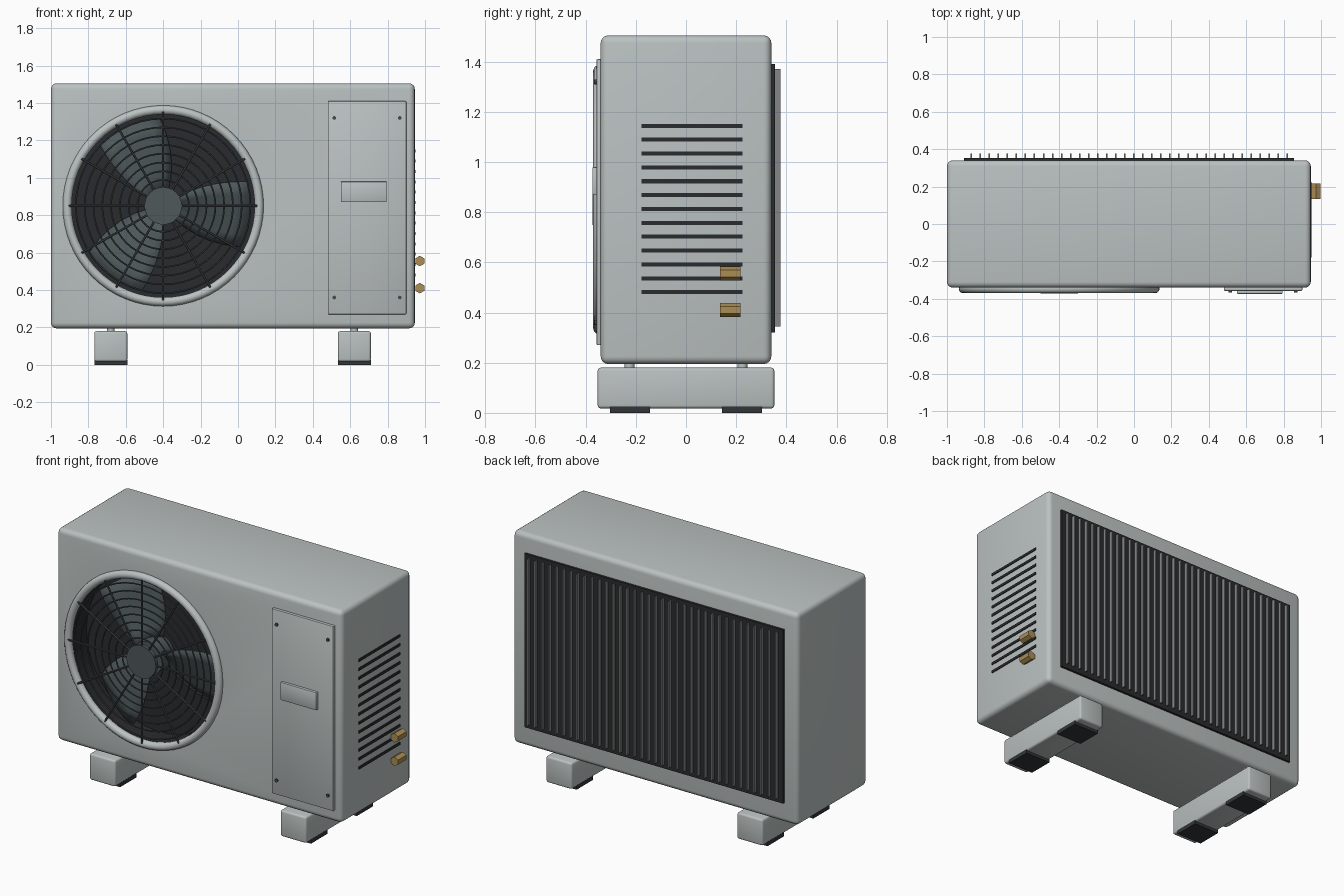
import bpy, bmesh, math
from mathutils import Matrix, Vector

if "Cube" in bpy.data.objects:
    bpy.data.objects.remove(bpy.data.objects["Cube"])


def material(name, rgb):
    m = bpy.data.materials.new(name)
    m.diffuse_color = [(c / 255 / 12.92 if c < 11 else ((c / 255 + 0.055) / 1.055) ** 2.4) for c in rgb] + [1]
    m.use_nodes = True
    m.node_tree.nodes["Principled BSDF"].inputs["Base Color"].default_value = m.diffuse_color
    return m


CASE = material("casing grey", (187, 194, 193))
DARK = material("cavity black", (42, 43, 45))
BLADE = material("blade slate", (78, 88, 90))
WIRE = material("wire grey", (68, 75, 77))
FIN = material("fin grey", (130, 135, 136))
RUBBER = material("rubber black", (50, 54, 56))
BRASS = material("brass", (172, 141, 84))

FAN = Vector((-0.4, 0, 0.85))
TO_Y = Matrix.Rotation(math.pi / 2, 4, 'X')   # turns a local z axis to -y


def finish(name, bm, mat, smooth=False):
    bmesh.ops.recalc_face_normals(bm, faces=bm.faces)
    me = bpy.data.meshes.new(name)
    bm.to_mesh(me)
    bm.free()
    me.materials.append(mat)
    ob = bpy.data.objects.new(name, me)
    bpy.context.collection.objects.link(ob)
    if smooth:
        bpy.context.view_layer.objects.active = ob
        bpy.ops.object.select_all(action='DESELECT')
        ob.select_set(True)
        bpy.ops.object.shade_smooth_by_angle(angle=math.radians(35))
    return ob


def add_box(bm, x, y, z):
    size = Matrix.Diagonal((x[1] - x[0], y[1] - y[0], z[1] - z[0], 1))
    mid = Matrix.Translation([(a + b) / 2 for a, b in (x, y, z)])
    bmesh.ops.create_cube(bm, size=1, matrix=mid @ size)


def box(name, x, y, z, mat, bevel=0, segments=3):
    bm = bmesh.new()
    add_box(bm, x, y, z)
    if bevel:
        bmesh.ops.bevel(bm, geom=bm.edges[:], offset=bevel, segments=segments,
                        profile=0.5, affect='EDGES')
    return finish(name, bm, mat, bool(bevel))


def add_cyl(bm, centre, r, depth, sides, rot=TO_Y):
    bmesh.ops.create_cone(bm, cap_ends=True, segments=sides, radius1=r, radius2=r,
                          depth=depth, matrix=Matrix.Translation(centre) @ rot)


def add_torus(bm, y, major, minor, n, k):
    """Ring around the fan axis."""
    rows = []
    for i in range(n):
        a = 2 * math.pi * i / n
        row = []
        for j in range(k):
            b = 2 * math.pi * j / k
            r = major + minor * math.cos(b)
            row.append(bm.verts.new((FAN.x + r * math.cos(a), y + minor * math.sin(b),
                                     FAN.z + r * math.sin(a))))
        rows.append(row)
    for i in range(n):
        for j in range(k):
            p, q = rows[i], rows[(i + 1) % n]
            bm.faces.new((p[j], q[j], q[(j + 1) % k], p[(j + 1) % k]))


# Casing with a round fan cavity
body = box("casing", (-1, 0.945), (-0.34, 0.34), (0.195, 1.505), CASE, 0.03, 4)
body.data.materials.append(DARK)
bm = bmesh.new()
add_cyl(bm, (FAN.x, -0.29, FAN.z), 0.5, 0.2, 64)
cutter = finish("fan_cavity_cutter", bm, DARK)
cutter.hide_render = True
mod = body.modifiers.new("cavity", 'BOOLEAN')
mod.operation, mod.object, mod.solver = 'DIFFERENCE', cutter, 'EXACT'
bpy.context.view_layer.objects.active = body
bpy.ops.object.modifier_apply(modifier=mod.name)
bpy.data.objects.remove(cutter)
for p in body.data.polygons:
    c = p.center
    inside = math.hypot(c.x - FAN.x, c.z - FAN.z) < 0.505 and -0.335 < c.y < -0.1
    p.material_index = 1 if inside else 0

# Fan surround ring
bm = bmesh.new()
add_torus(bm, -0.346, 0.513, 0.024, 64, 12)
finish("fan_ring", bm, CASE, True)

# Wire guard: concentric rings, spokes and a centre disc
bm = bmesh.new()
for i in range(8):
    add_torus(bm, -0.358, 0.138 + 0.047 * i, 0.0045, 48, 6)
for i in range(12):
    a = math.pi * i / 6
    d = Vector((math.cos(a), 0, math.sin(a)))
    rot = d.to_track_quat('Z', 'Y').to_matrix().to_4x4()
    add_cyl(bm, FAN + d * 0.3 + Vector((0, -0.365, 0)), 0.006, 0.41, 6, rot)
finish("fan_guard", bm, WIRE, True)
bm = bmesh.new()
add_cyl(bm, (FAN.x, -0.361, FAN.z), 0.1, 0.022, 32)
finish("guard_disc", bm, BLADE, True)

# Three pitched fan blades and hub
bm = bmesh.new()
add_cyl(bm, (FAN.x, -0.24, FAN.z), 0.1, 0.14, 32)
for k in range(3):
    grid = []
    for i in range(6):
        t = i / 5
        r = 0.08 + 0.385 * t
        lead, trail = 32 - 16 * t, -50 + 22 * t
        row = []
        for j in range(6):
            s = j / 5
            a = math.radians(lead + (trail - lead) * s + 120 * k)
            y = -0.30 + 0.10 * s
            row.append(bm.verts.new((FAN.x + r * math.cos(a), y, FAN.z + r * math.sin(a))))
        grid.append(row)
    for i in range(5):
        for j in range(5):
            bm.faces.new((grid[i][j], grid[i][j + 1], grid[i + 1][j + 1], grid[i + 1][j]))
fan = finish("fan_blades", bm, BLADE, True)
fan.modifiers.new("thickness", 'SOLIDIFY').thickness = 0.008

# Access panel, plate and screws
box("access_panel", (0.48, 0.90), (-0.357, -0.335), (0.27, 1.41), CASE, 0.005, 2)
box("panel_plate", (0.55, 0.795), (-0.373, -0.35), (0.87, 0.98), CASE, 0.004, 2)
bm = bmesh.new()
for x in (0.515, 0.865):
    for z in (0.36, 1.32):
        add_cyl(bm, (x, -0.359, z), 0.01, 0.012, 12)
finish("panel_screws", bm, WIRE)

# Side vent slots
bm = bmesh.new()
for i in range(13):
    z = 0.481 + 0.0553 * i
    add_box(bm, (0.94, 0.95), (-0.178, 0.225), (z - 0.008, z + 0.008))
finish("side_vents", bm, DARK)

# Rear coil backing and upright fins
box("coil_backing", (-0.91, 0.855), (0.33, 0.354), (0.32, 1.39), DARK)
bm = bmesh.new()
for i in range(36):
    x = -0.87 + i * 1.69 / 35
    add_box(bm, (x - 0.004, x + 0.004), (0.35, 0.376), (0.345, 1.37))
finish("coil_fins", bm, FIN)

# Hexagonal brass valves
bm = bmesh.new()
for z in (0.41, 0.555):
    add_cyl(bm, (0.972, 0.176, z), 0.028, 0.082, 6)
finish("valves", bm, BRASS)

# Feet with rubber pads and short posts
for side, x in (("left", -0.68), ("right", 0.622)):
    w = (x - 0.088, x + 0.088)
    box(side + "_foot", w, (-0.352, 0.352), (0.018, 0.18), CASE, 0.012, 3)
    pads, posts = bmesh.new(), bmesh.new()
    for s in (-1, 1):
        add_box(pads, w, (s * 0.223 - 0.08, s * 0.223 + 0.08), (0, 0.026))
        add_cyl(posts, (x, s * 0.225, 0.19), 0.02, 0.04, 16, Matrix())
    finish(side + "_pads", pads, RUBBER)
    finish(side + "_posts", posts, CASE, True)
